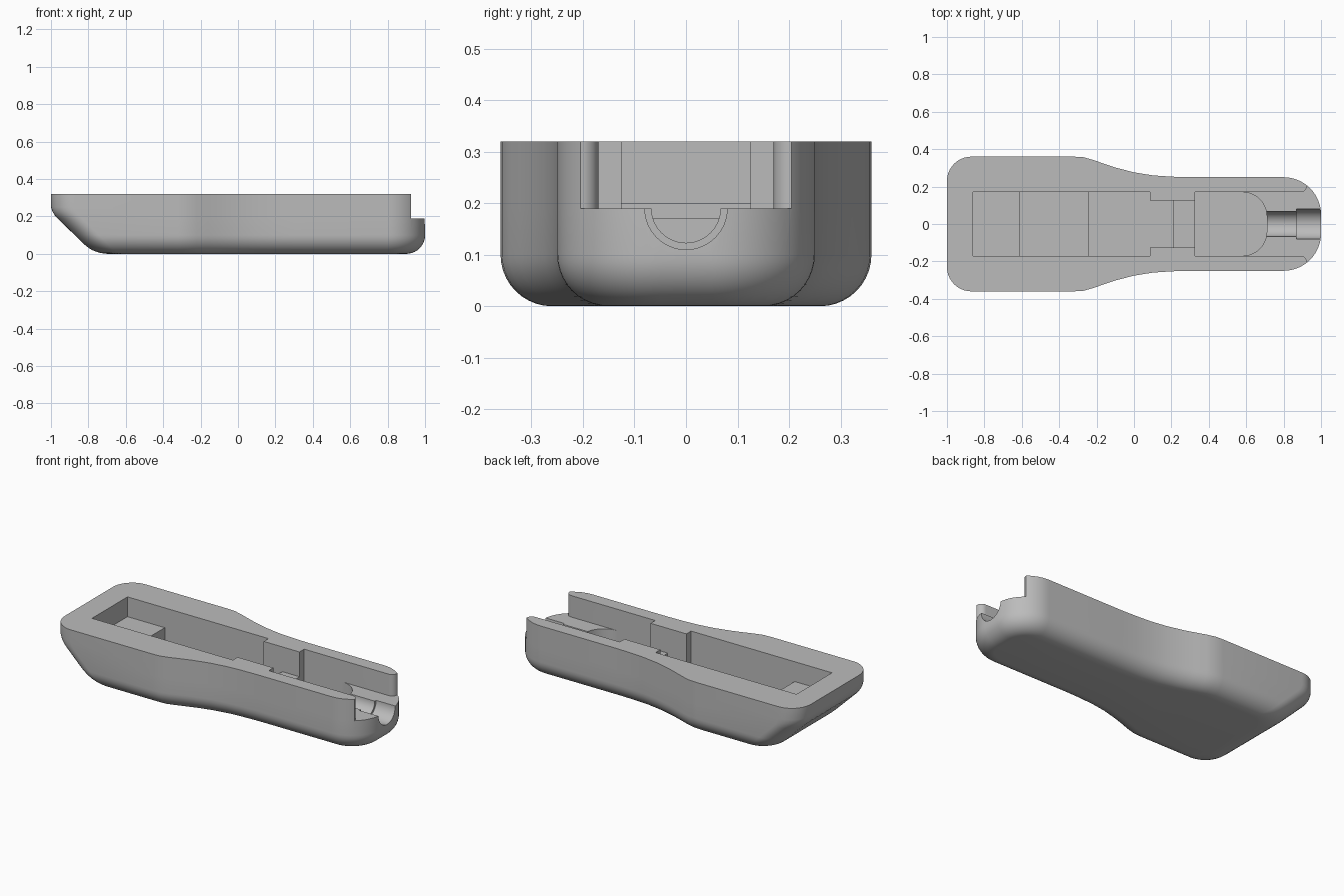
import bpy, bmesh, math

cube = bpy.data.objects.get("Cube")
if cube:
    bpy.data.objects.remove(cube, do_unlink=True)

grey = bpy.data.materials.new("plain_grey")
grey.use_nodes = True
colour = (0.5, 0.5, 0.5, 1)
grey.diffuse_color = colour
grey.node_tree.nodes["Principled BSDF"].inputs["Base Color"].default_value = colour

TOP = 0.32
FILLET = 0.1


def arc(cx, cy, r, start, end, steps):
    """Points along an arc, angles in degrees."""
    angles = [math.radians(start + (end - start) * i / steps) for i in range(steps + 1)]
    return [(cx + r * math.cos(a), cy + r * math.sin(a)) for a in angles]


def mirrored(half):
    """Close an upper half outline by mirroring it across y = 0."""
    return half + [(x, -y) for x, y in reversed(half)]


def loft(name, rings):
    """Skin a stack of equal rings and cap both ends."""
    bm = bmesh.new()
    rows = [[bm.verts.new(p) for p in ring] for ring in rings]
    n = len(rows[0])
    for low, high in zip(rows, rows[1:]):
        for i in range(n):
            j = (i + 1) % n
            bm.faces.new((low[i], low[j], high[j], high[i]))
    bm.faces.new(rows[0])
    bm.faces.new(rows[-1])
    bmesh.ops.recalc_face_normals(bm, faces=bm.faces)
    mesh = bpy.data.meshes.new(name)
    bm.to_mesh(mesh)
    bm.free()
    mesh.materials.append(grey)
    obj = bpy.data.objects.new(name, mesh)
    bpy.context.collection.objects.link(obj)
    return obj


def prism(name, outline, floor):
    """Vertical cutter from the pocket floor to above the rim."""
    return loft(name, [[(x, y, z) for x, y in outline] for z in (floor, 0.5)])


def box(name, x0, x1, half_width, floor):
    return prism(name, mirrored([(x0, half_width), (x1, half_width)]), floor)


def groove(name, x0, x1, radius):
    """Round cutter lying along x for the cable."""
    ring = arc(0, 0.19, radius, 0, 360, 64)[:-1]
    return loft(name, [[(x, y, z) for y, z in ring] for x in (x0, x1)])


# Body outline: wide end, waist and rounded narrow end
waist = [(-0.32, 0.36), (-0.27, 0.357), (-0.22, 0.343), (-0.16, 0.322), (-0.1, 0.302),
         (0, 0.276), (0.1, 0.26), (0.2, 0.253), (0.3, 0.25)]


def body_ring(left, inset, z):
    r = 0.13 - 0.3 * inset
    half = arc(left + r, 0.36 - inset - r, r, 180, 90, 10)
    half += [(x, y - inset) for x, y in waist]
    half += arc(0.8, 0.05, 0.2 - inset, 90, 0, 14)
    return [(x, y, z) for x, y in mirrored(half)]


# Height and position of the sloping wide end
slope = [(0, -0.7), (0.004, -0.735), (0.015, -0.77), (0.03, -0.797), (0.05, -0.822),
         (0.19, -0.965), (0.205, -0.979), (0.225, -0.992), (0.25, -1), (TOP, -1)]


def slope_x(z):
    for (z0, x0), (z1, x1) in zip(slope, slope[1:]):
        if z <= z1:
            return x0 + (x1 - x0) * (z - z0) / (z1 - z0)
    return -1


heights = [FILLET * (1 - math.cos(math.radians(a))) for a in range(0, 91, 9)]
heights += [z for z, x in slope if z > FILLET]
rings = []
for z in heights:
    rise = max(0, FILLET - z)
    rings.append(body_ring(slope_x(z), FILLET - math.sqrt(FILLET ** 2 - rise ** 2), z))
body = loft("handset_shell", rings)

# Pockets, cable groove and open mouth
bay = [(-0.24, 0.17), (0.085, 0.17), (0.085, 0.125), (0.21, 0.125)]
round_pocket = [(0.325, 0.17)] + arc(0.58, 0.04, 0.13, 90, 0, 14)
mouth = [(0.5, 0.17)] + arc(0.89, 0.205, 0.035, -90, 0, 8) + [(1.1, 0.205)]
cutters = [
    prism("main_bay", mirrored(bay), 0.05),
    box("middle_bay", -0.61, -0.1, 0.17, 0.08),
    box("end_shelf", -0.86, -0.5, 0.17, 0.2),
    prism("round_pocket", mirrored(round_pocket), 0.05),
    box("narrow_ledge", 0.15, 0.4, 0.125, 0.17),
    prism("mouth", mirrored(mouth), 0.19),
    groove("cable_groove", 0.65, 0.95, 0.067),
    groove("cable_collar", 0.87, 1.1, 0.08),
]

bpy.context.view_layer.objects.active = body
body.select_set(True)
for cutter in cutters:
    cutter.hide_render = True
    cut = body.modifiers.new(cutter.name, "BOOLEAN")
    cut.operation = "DIFFERENCE"
    cut.solver = "EXACT"
    cut.object = cutter
    bpy.ops.object.modifier_apply(modifier=cut.name)
    bpy.data.objects.remove(cutter, do_unlink=True)

bpy.ops.object.shade_smooth_by_angle(angle=math.radians(30))
